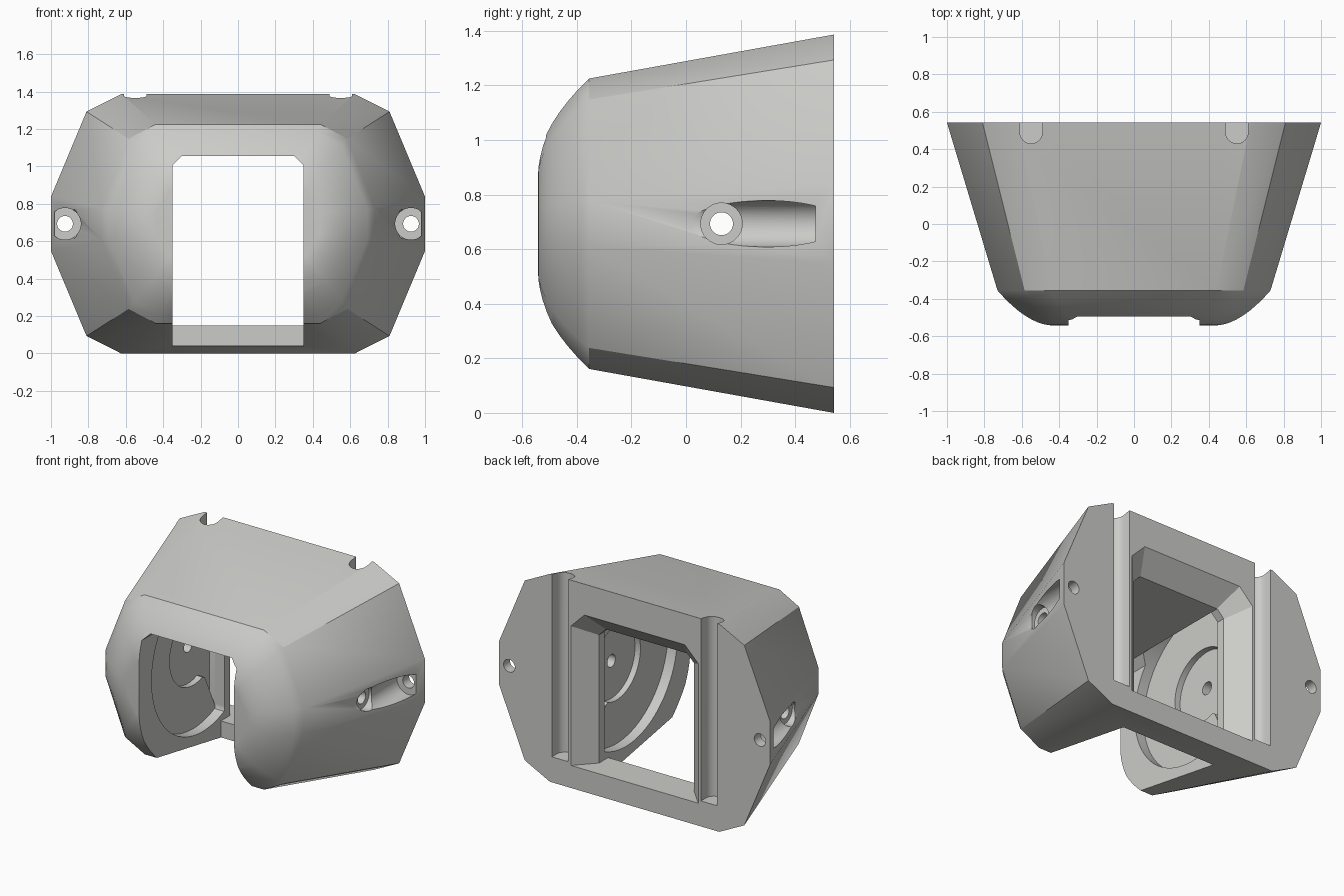
import bpy, bmesh, math

if "Cube" in bpy.data.objects:
    bpy.data.objects.remove(bpy.data.objects["Cube"])

ZC = 0.693  # mid height, also the axle height
AXLE_Y = 0.13

grey = bpy.data.materials.new("light_grey")
grey.diffuse_color = (0.6, 0.6, 0.58, 1)
grey.use_nodes = True
grey.node_tree.nodes["Principled BSDF"].inputs["Base Color"].default_value = grey.diffuse_color


def loft(name, rings):
    """Closed solid skinned through rings of equal point count."""
    bm = bmesh.new()
    vs = [[bm.verts.new(p) for p in ring] for ring in rings]
    n = len(vs[0])
    for a, b in zip(vs, vs[1:]):
        for i in range(n):
            j = (i + 1) % n
            bm.faces.new((a[i], a[j], b[j], b[i]))
    bm.faces.new(vs[0])
    bm.faces.new(vs[-1])
    bmesh.ops.recalc_face_normals(bm, faces=bm.faces)
    me = bpy.data.meshes.new(name)
    bm.to_mesh(me)
    bm.free()
    me.materials.append(grey)
    ob = bpy.data.objects.new(name, me)
    bpy.context.collection.objects.link(ob)
    return ob


def circle(r, n=48):
    return [(r * math.cos(2 * math.pi * (i + .5) / n), r * math.sin(2 * math.pi * (i + .5) / n))
            for i in range(n)]


def along_x(name, pts, x0, x1):
    """Prism of (y, z) points running along x."""
    return loft(name, [[(x, y, z) for y, z in pts] for x in (x0, x1)])


def along_y(name, pts, y0, y1):
    """Prism of (x, z) points running along y."""
    return loft(name, [[(x, y, z) for x, z in pts] for y in (y0, y1)])


def body_ring(y, top_x, top_h, cor_x, cor_h, side_x, side_h):
    q = [(side_x, side_h), (cor_x, cor_h), (top_x, top_h)]
    upper = q + [(-x, h) for x, h in reversed(q)]
    pts = upper + [(x, -h) for x, h in reversed(upper)]
    return [(x, y, ZC + h) for x, h in pts]


# Housing: tapered twelve-sided shell with a rounded nose
back = (0.625, 0.693, 0.81, 0.60, 1.0, 0.145)
shoulder = (0.44, 0.532, 0.585, 0.455, 0.73, 0.085)
nose = (0.27, 0.21, 0.365, 0.175, 0.44, 0.055)
rings = [body_ring(0.542, *back)]
STEPS = 9
for k in range(STEPS + 1):
    f = 1 - (1 - k / STEPS) ** 1.2
    g = 1 - (1 - f) ** 1.8
    rings.append(body_ring(-0.355 - 0.187 * g,
                           *[a + (b - a) * f for a, b in zip(shoulder, nose)]))
housing = loft("housing", rings)


def window(w, top, c, bottom):
    return [(-w, bottom), (w, bottom), (w, top - c), (w - c, top), (c - w, top), (-w, top - c)]


cutters = [
    # Centre slot, open at the front and below, leaving a bar at the rear
    along_y("slot_cutter", window(0.35, 1.055, 0.05, -0.5), -1, 0.32),
    along_y("rear_slot_cutter", window(0.35, 1.055, 0.05, 0.15), 0.0, 0.45),
    # Flared rear window
    loft("flare_cutter", [[(x, y, z) for x, z in window(w, t, c, 0.15)]
                          for y, w, t, c in ((0.41, 0.345, 1.05, 0.05),
                                             (0.542, 0.47, 1.18, 0.10),
                                             (0.60, 0.525, 1.237, 0.12))]),
]

for s in (-1, 1):
    # Wheel recess and deeper hub pocket in the slot walls
    disc = [(min(AXLE_Y + a, 0.36), ZC + b) for a, b in circle(0.54, 96)]
    cutters.append(along_x("recess_cutter", disc, s * 0.3, s * 0.42))
    hub = [(min(AXLE_Y + a, 0.36), ZC + b) for a, b in circle(0.25)]
    cutters.append(along_x("hub_cutter", hub, s * 0.3, s * 0.46))
    channel = [(0.13, 0.50), (0.25, 0.45), (0.359, 0.22), (0.359, 0.70), (0.13, 0.72)]
    cutters.append(along_x("channel_cutter", channel, s * 0.3, s * 0.46))
    # Axle hole and its counterbore on the outer side
    for r, x0 in ((0.042, 0.3), (0.076, 0.822)):
        cutters.append(along_x("axle_cutter", [(AXLE_Y + a, ZC + b) for a, b in circle(r)],
                               s * x0, s * 1.2))
    # Screw channel in the side, with a hole through the rear face
    for r, y1 in ((0.085, 0.475), (0.042, 0.7)):
        cutters.append(along_y("screw_cutter", [(s * 0.925 + a, ZC + b) for a, b in circle(r)],
                               -0.1, y1))
    # Vertical round-bottomed groove in the rear face
    arc = [(0.06 * math.cos(math.pi * i / 12), 0.49 - 0.06 * math.sin(math.pi * i / 12))
           for i in range(13)]
    groove = arc + [(-0.06, 0.7), (0.06, 0.7)]
    cutters.append(loft("groove_cutter", [[(s * 0.55 + x, y, z) for x, y in groove]
                                          for z in (0.17, 1.6)]))

# Carve every cutter out of the housing
bpy.context.view_layer.objects.active = housing
housing.select_set(True)
for c in cutters:
    mod = housing.modifiers.new(c.name, 'BOOLEAN')
    mod.operation = 'DIFFERENCE'
    mod.solver = 'EXACT'
    mod.object = c
    bpy.ops.object.modifier_apply(modifier=mod.name)
    bpy.data.objects.remove(c, do_unlink=True)

bpy.ops.object.shade_smooth_by_angle(angle=math.radians(30))
